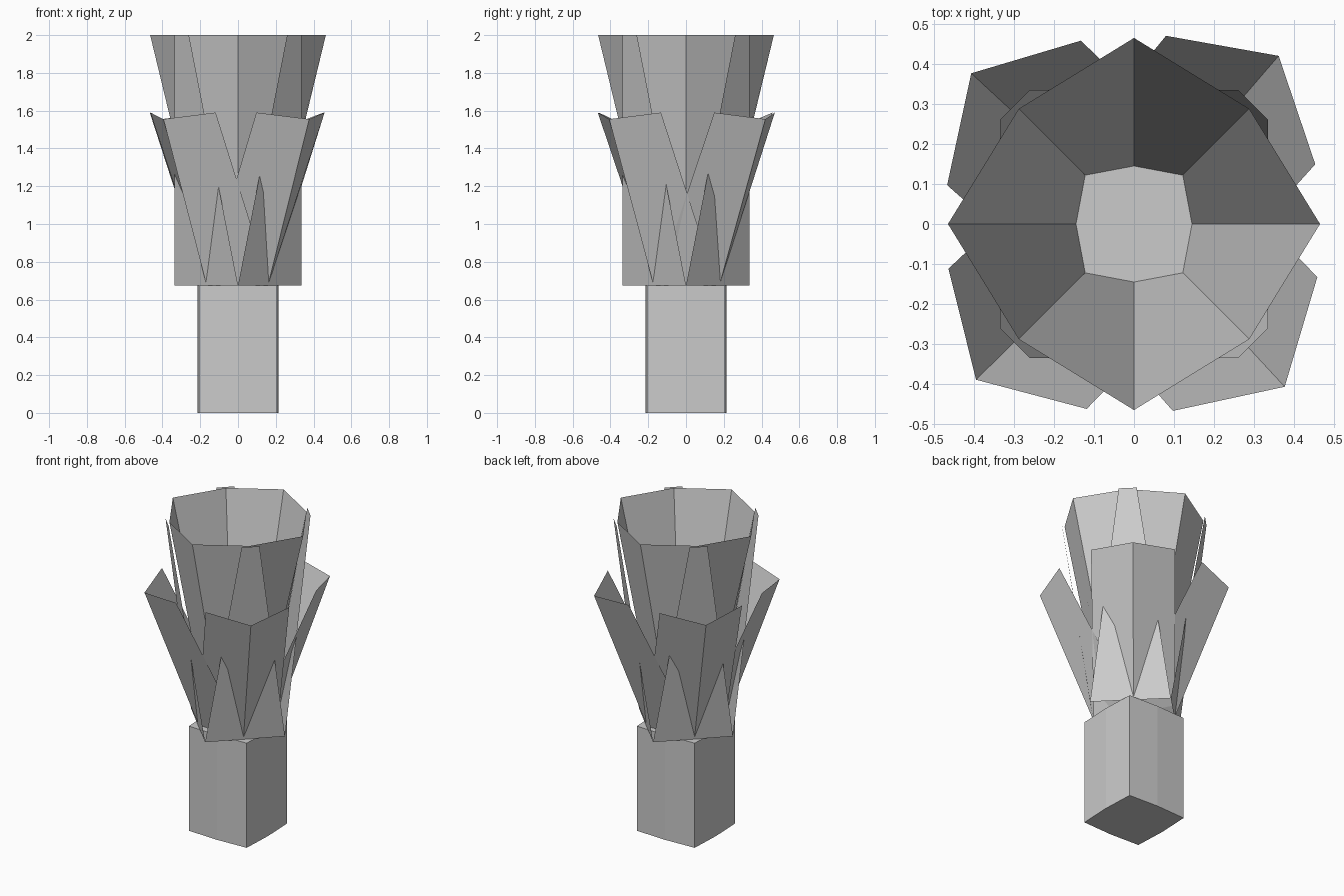
import bpy
from math import radians
from mathutils import Matrix, Vector

cube = bpy.data.objects.get("Cube")
if cube:
    bpy.data.objects.remove(cube, do_unlink=True)

GREY = (0.6, 0.6, 0.6, 1)
mat = bpy.data.materials.new("plain_grey")
mat.use_nodes = True
mat.diffuse_color = GREY
mat.node_tree.nodes["Principled BSDF"].inputs["Base Color"].default_value = GREY

BASE, TOP = 0.675, 2.0


def make(name, verts, faces):
    mesh = bpy.data.meshes.new(name)
    mesh.from_pydata(verts, [], faces)
    mesh.materials.append(mat)
    ob = bpy.data.objects.new(name, mesh)
    bpy.context.collection.objects.link(ob)
    return ob


def ring(side, corner, z):
    """Eight points: side middles on the axes, corners on the diagonals."""
    quarter = [Vector((side, 0, z)), Vector((corner, corner, z))]
    return [Matrix.Rotation(radians(90 * k), 3, "Z") @ p
            for k in range(4) for p in quarter]


def strip(name, low, high, angle=0, closed=False, caps=False):
    """Sheet joining a lower row of points to an upper one."""
    n = len(low)
    turn = Matrix.Rotation(radians(angle), 3, "Z")
    verts = [turn @ Vector(p) for p in low + high]
    faces = [(i, (i + 1) % n, n + (i + 1) % n, n + i)
             for i in range(n if closed else n - 1)]
    if caps:
        faces += [tuple(reversed(range(n))), tuple(range(n, 2 * n))]
    return make(name, verts, faces)


# Square stem with slightly bulged sides
strip("stem", ring(0.215, 0.206, 0), ring(0.215, 0.206, BASE),
      closed=True, caps=True)

# Open flaring cup
strip("inner_cup", ring(0.145, 0.122, BASE), ring(0.465, 0.288, TOP), closed=True)

# Flat sheets that narrow upward, one on each diagonal
for k in range(4):
    strip(f"tapered_sheet_{k + 1}",
          [(0.335, 0, BASE), (0, 0.335, BASE)],
          [(0.335, 0.26, TOP), (0.26, 0.335, TOP)], 90 * k)

# Folded leaves leaning outward, each turned a little differently
for k, twist in enumerate((4.3, 2.2, -0.4, -2.2)):
    strip(f"outer_leaf_{k + 1}",
          [(0.165, -0.17, BASE), (0.165, 0.165, BASE), (-0.17, 0.165, BASE)],
          [(0.463, 0.115, 1.59), (0.392, 0.392, 1.555), (0.115, 0.463, 1.59)],
          90 * k + twist)
